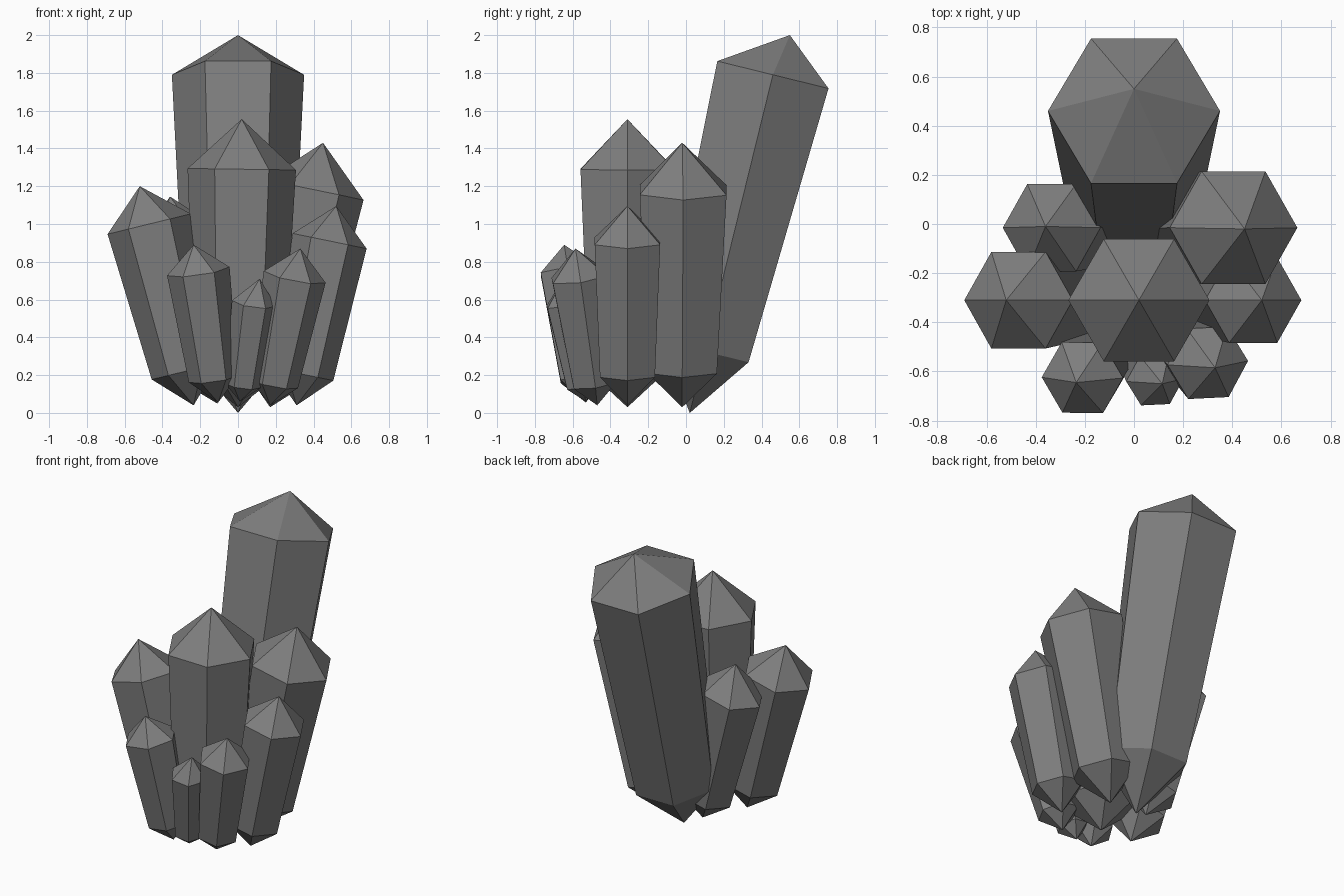
import bpy
import bmesh
from math import cos, sin, tau, radians
from mathutils import Vector

cube = bpy.data.objects.get("Cube")
if cube:
    bpy.data.objects.remove(cube)

# Single dark grey stone colour
stone = bpy.data.materials.new("dark_grey_stone")
stone.use_nodes = True
GREY = (0.21, 0.21, 0.21, 1)
stone.diffuse_color = GREY
bsdf = stone.node_tree.nodes["Principled BSDF"]
bsdf.inputs["Base Color"].default_value = GREY
bsdf.inputs["Roughness"].default_value = 0.8


def crystal(name, tip, low, low_r, high, high_r, apex, turn=0):
    """Six-sided tapered shaft, pointed at both ends, rings square to its axis."""
    low, high = Vector(low), Vector(high)
    tilt = Vector((0, 0, 1)).rotation_difference(high - low)
    bm = bmesh.new()

    def ring(centre, radius):
        angles = [tau * i / 6 + radians(turn) for i in range(6)]
        return [bm.verts.new(centre + tilt @ Vector((cos(a), sin(a), 0)) * radius)
                for a in angles]

    bottom, top = ring(low, low_r), ring(high, high_r)
    foot, point = bm.verts.new(tip), bm.verts.new(apex)
    for i in range(6):
        j = (i + 1) % 6
        bm.faces.new((foot, bottom[j], bottom[i]))
        bm.faces.new((bottom[i], bottom[j], top[j], top[i]))
        bm.faces.new((top[i], top[j], point))
    bmesh.ops.recalc_face_normals(bm, faces=bm.faces)
    mesh = bpy.data.meshes.new(name)
    bm.to_mesh(mesh)
    bm.free()
    mesh.materials.append(stone)
    bpy.context.collection.objects.link(bpy.data.objects.new(name, mesh))


# Tall leaning crystal at the back
crystal("tall_back_crystal", (0, 0.02, 0), (0, 0.10, 0.325), 0.275,
        (0, 0.46, 1.79), 0.35, (0, 0.55, 2.0))

# Upright centre crystal
crystal("centre_crystal", (0, -0.31, 0.03), (0.005, -0.31, 0.22), 0.235,
        (0.02, -0.31, 1.29), 0.287, (0.02, -0.31, 1.555))

# Side crystals fanning outward
crystal("left_back_crystal", (0.17, -0.02, 0.03), (0.21, -0.02, 0.23), 0.212,
        (0.405, -0.015, 1.18), 0.265, (0.45, -0.02, 1.43))
crystal("left_front_crystal", (0.31, -0.31, 0.04), (0.34, -0.31, 0.205), 0.168,
        (0.485, -0.31, 0.91), 0.2, (0.52, -0.31, 1.095))
crystal("right_front_crystal", (-0.235, -0.31, 0.04), (-0.28, -0.31, 0.22), 0.182,
        (-0.47, -0.31, 1.0), 0.227, (-0.52, -0.31, 1.2))
crystal("right_back_crystal", (-0.11, -0.02, 0.05), (-0.15, -0.02, 0.21), 0.165,
        (-0.335, -0.015, 0.95), 0.205, (-0.36, -0.01, 1.145))

# Small crystals along the front
crystal("small_right_crystal", (-0.105, -0.53, 0.055), (-0.13, -0.55, 0.18), 0.132,
        (-0.21, -0.625, 0.75), 0.167, (-0.235, -0.645, 0.89))
crystal("small_middle_crystal", (0.01, -0.53, 0.06), (0.025, -0.55, 0.145), 0.095,
        (0.085, -0.635, 0.58), 0.118, (0.115, -0.65, 0.71), 2)
crystal("small_left_crystal", (0.17, -0.47, 0.04), (0.19, -0.485, 0.155), 0.13,
        (0.3, -0.565, 0.72), 0.167, (0.33, -0.585, 0.87), 2)
